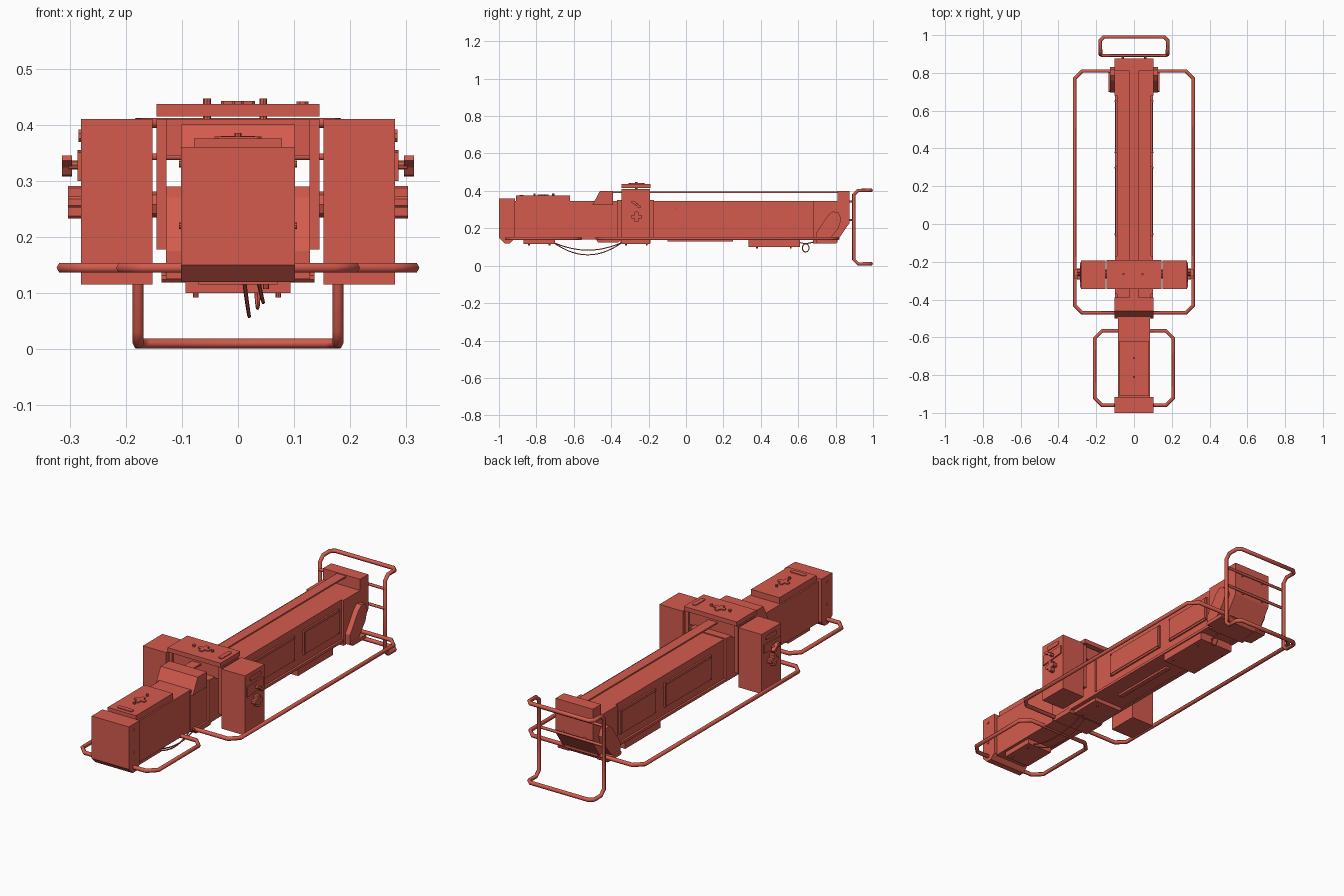
import bpy, bmesh, math
from mathutils import Vector

if "Cube" in bpy.data.objects:
    bpy.data.objects.remove(bpy.data.objects["Cube"])

red = bpy.data.materials.new("warm red")
red.diffuse_color = (0.66, 0.105, 0.075, 1)
red.use_nodes = True
red.node_tree.nodes["Principled BSDF"].inputs["Base Color"].default_value = red.diffuse_color


def finish(name, bm):
    bmesh.ops.recalc_face_normals(bm, faces=bm.faces[:])
    me = bpy.data.meshes.new(name)
    bm.to_mesh(me)
    bm.free()
    ob = bpy.data.objects.new(name, me)
    bpy.context.collection.objects.link(ob)
    me.materials.append(red)
    return ob


def prism(name, pts, axis, a, b):
    """Extrude a 2D outline along an axis from a to b."""
    place = {'x': lambda p, t: (t, p[0], p[1]),
             'y': lambda p, t: (p[0], t, p[1]),
             'z': lambda p, t: (p[0], p[1], t)}[axis]
    bm = bmesh.new()
    lo = [bm.verts.new(place(p, a)) for p in pts]
    hi = [bm.verts.new(place(p, b)) for p in pts]
    bm.faces.new(lo)
    bm.faces.new(hi)
    n = len(pts)
    for i in range(n):
        j = (i + 1) % n
        bm.faces.new((lo[i], lo[j], hi[j], hi[i]))
    return finish(name, bm)


def box(name, x0, x1, y0, y1, z0, z1):
    return prism(name, [(x0, y0), (x1, y0), (x1, y1), (x0, y1)], 'z', z0, z1)


def tube(name, pts, r, closed=False, res=1):
    cu = bpy.data.curves.new(name, 'CURVE')
    cu.dimensions = '3D'
    cu.bevel_depth = r
    cu.bevel_resolution = res
    cu.use_fill_caps = True
    sp = cu.splines.new('POLY')
    sp.points.add(len(pts) - 1)
    for p, q in zip(sp.points, pts):
        p.co = (*q, 1)
    sp.use_cyclic_u = closed
    ob = bpy.data.objects.new(name, cu)
    bpy.context.collection.objects.link(ob)
    cu.materials.append(red)
    bpy.ops.object.select_all(action='DESELECT')
    ob.select_set(True)
    bpy.context.view_layer.objects.active = ob
    bpy.ops.object.convert(target='MESH')
    return ob


def plus(cx, cy, r, w):
    """Cross outline with softened arm ends."""
    c = w * 0.4
    arm = [(r - c, -w), (r, -w + c), (r, w - c), (r - c, w), (w, w)]
    out = []
    for k in range(4):
        ca, sa = round(math.cos(k * math.pi / 2)), round(math.sin(k * math.pi / 2))
        out += [(cx + x * ca - y * sa, cy + x * sa + y * ca) for x, y in arm]
    return out


def slot(cx, cy, hx, hy):
    c = min(hx, hy) * 0.6
    return [(cx + sx * x, cy + sy * y) for sx, sy, x, y in (
        (1, -1, hx - c, hy), (1, -1, hx, hy - c), (1, 1, hx, hy - c), (1, 1, hx - c, hy),
        (-1, 1, hx - c, hy), (-1, 1, hx, hy - c), (-1, -1, hx, hy - c), (-1, -1, hx - c, hy))]


def disc(cx, cy, r, n=8):
    return [(cx + r * math.cos(2 * math.pi * i / n), cy + r * math.sin(2 * math.pi * i / n))
            for i in range(n)]


# Main bodies
box("front_body", -.085, .085, -.93, -.45, .14, .345)
prism("nose_block", [(-1, .15), (-.97, .12), (-.94, .12), (-.915, .145), (-.915, .36), (-1, .36)],
      'x', -.102, .102)
box("main_body", -.09, .09, -.5, .82, .14, .345)
box("body_collar", -.1, .1, -.37, -.17, .15, .35)
prism("wedge_block", [(-.5, .325), (-.46, .40), (-.39, .40), (-.39, .325)], 'x', -.102, .102)
prism("tail_block", [(.81, .40), (.875, .40), (.875, .23), (.80, .12), (.68, .12), (.68, .345), (.81, .345)],
      'x', -.102, .102)
box("top_strap", -.025, .025, -.42, .82, .388, .396)
prism("lower_notch_plate", [(-.49, .15), (-.47, .125), (-.36, .125), (-.34, .15)], 'x', -.1, .1)

# Front top plate with raised marks
box("front_top_plate", -.078, .078, -.91, -.62, .34, .375)
prism("front_plate_cross", plus(0, -.765, .03, .01), 'z', .37, .38)
prism("front_plate_slot", slot(0, -.88, .042, .011), 'z', .37, .379)
for y in (-.81, -.71):
    prism("front_plate_pin", disc(0, y, .006), 'z', .37, .385)

# Clamp bridge over the body
box("bridge_top_plate", -.145, .145, -.345, -.19, .415, .437)
box("bridge_beam", -.145, .145, -.325, -.21, .345, .41)
prism("bridge_cross", plus(0, -.265, .03, .01), 'z', .43, .442)
prism("bridge_slot", slot(.115, -.265, .011, .042), 'z', .43, .441)
for x in (-.055, .045):
    prism("bridge_pin", disc(x, -.265, .007), 'z', .40, .447)

# Underside boxes
box("front_under_box", -.07, .07, -.87, -.70, .115, .145)
box("bridge_under_box", -.08, .08, -.35, -.19, .12, .155)
box("rear_under_box", -.094, .094, .335, .61, .10, .145)
box("under_rib", -.012, .012, -.1, .25, .13, .145)
for x in (-.075, .072):
    for y in (.38, .56):
        prism("under_box_foot", disc(x, y, .005), 'z', .092, .11)
for y in (-.84, -.73, -.32, -.21):
    prism("under_foot", disc(.05, y, .005), 'z', .107, .13)

for s, side in ((1, "right"), (-1, "left")):
    # Side panels with screws
    for y0, y1 in ((-.06, .305), (.375, .655)):
        box(side + "_panel_frame", s * .085, s * .098, y0, y1, .19, .31)
        box(side + "_panel_face", s * .09, s * .101, y0 + .01, y1 - .01, .2, .3)
        for y in (y0 + .006, y1 - .006):
            for z in (.196, .304):
                prism(side + "_panel_screw", disc(y, z, .004, 6), 'x', s * .09, s * .102)
    box(side + "_skirt", s * .08, s * .1, -.45, .78, .137, .15)
    for z in (.22, .33):
        prism(side + "_nose_screw", disc(-.96, z, .006), 'x', s * .09, s * .105)
    # Rear hip bracket
    prism(side + "_rear_bracket", [(.695, .125), (.75, .12), (.815, .2), (.83, .25), (.815, .285),
                                   (.785, .29), (.76, .27), (.695, .175)], 'x', s * .09, s * .128)
    prism(side + "_bracket_foot", slot(.755, .128, .055, .009), 'x', s * .08, s * .136)
    # Bridge leg and outer pod
    box(side + "_bridge_leg", s * .127, s * .145, -.335, -.2, .178, .41)
    prism(side + "_pod_axle", disc(-.265, .258, .023), 'x', s * .13, s * .17)
    box(side + "_pod", s * .152, s * .28, -.345, -.192, .115, .41)
    # Pod controls
    prism(side + "_pod_slot", slot(-.265, .38, .042, .011), 'x', s * .27, s * .284)
    prism(side + "_pod_cross", plus(-.265, .262, .029, .01), 'x', s * .27, s * .303)
    prism(side + "_pod_plate", [(-.335, .30), (-.205, .312), (-.205, .355), (-.335, .35)],
          'x', s * .27, s * .286)
    prism(side + "_knob_stem", disc(-.265, .328, .008), 'x', s * .28, s * .302)
    prism(side + "_wing_knob", [(-.29, .345), (-.275, .345), (-.262, .331), (-.24, .318), (-.245, .308),
                                (-.258, .31), (-.268, .324), (-.292, .336)], 'x', s * .296, s * .314)

# Bumper rails
def ring(x, y0, y1, c):
    return [(x - c, y0, .145), (x, y0 + c, .145), (x, y1 - c, .145), (x - c, y1, .145),
            (c - x, y1, .145), (-x, y1 - c, .145), (-x, y0 + c, .145), (c - x, y0, .145)]

tube("large_bumper_rail", ring(.314, -.47, .81, .04), .01, True)
tube("small_bumper_rail", ring(.208, -.96, -.565, .04), .01, True)

# Rear push frame: a loop folded out at top and bottom
half = [(.16, .99, .403), (.178, .972, .403), (.178, .92, .403), (.178, .897, .38),
        (.178, .897, .033), (.178, .92, .01), (.178, .972, .01), (.16, .99, .01)]
tube("rear_frame", half + [(-x, y, z) for x, y, z in reversed(half)], .01, True)
for z in (.343, .245):
    tube("rear_frame_rung", [(-.178, .892, z), (.178, .892, z)], .007)
    for x in (-.06, .06):
        tube("rung_mount", [(x, .86, z), (x, .892, z)], .006)

# Hanging cables
for x, sag in ((.01, .06), (.035, .035)):
    pts = [(x + .01 * math.sin(t * 3), -.71 + .37 * t, .125 - sag * 4 * t * (1 - t) - .007 * math.sin(math.pi * t))
           for t in [i / 14 for i in range(15)]]
    tube("hanging_cable", pts, .003)
loop = [(.03 + .01 * i / 12, .64 + .018 * math.sin(2 * math.pi * i / 12),
         .095 + .022 * math.cos(2 * math.pi * i / 12)) for i in range(13)]
tube("cable_loop", [(.03, .60, .125)] + loop + [(.04, .69, .128)], .003)
